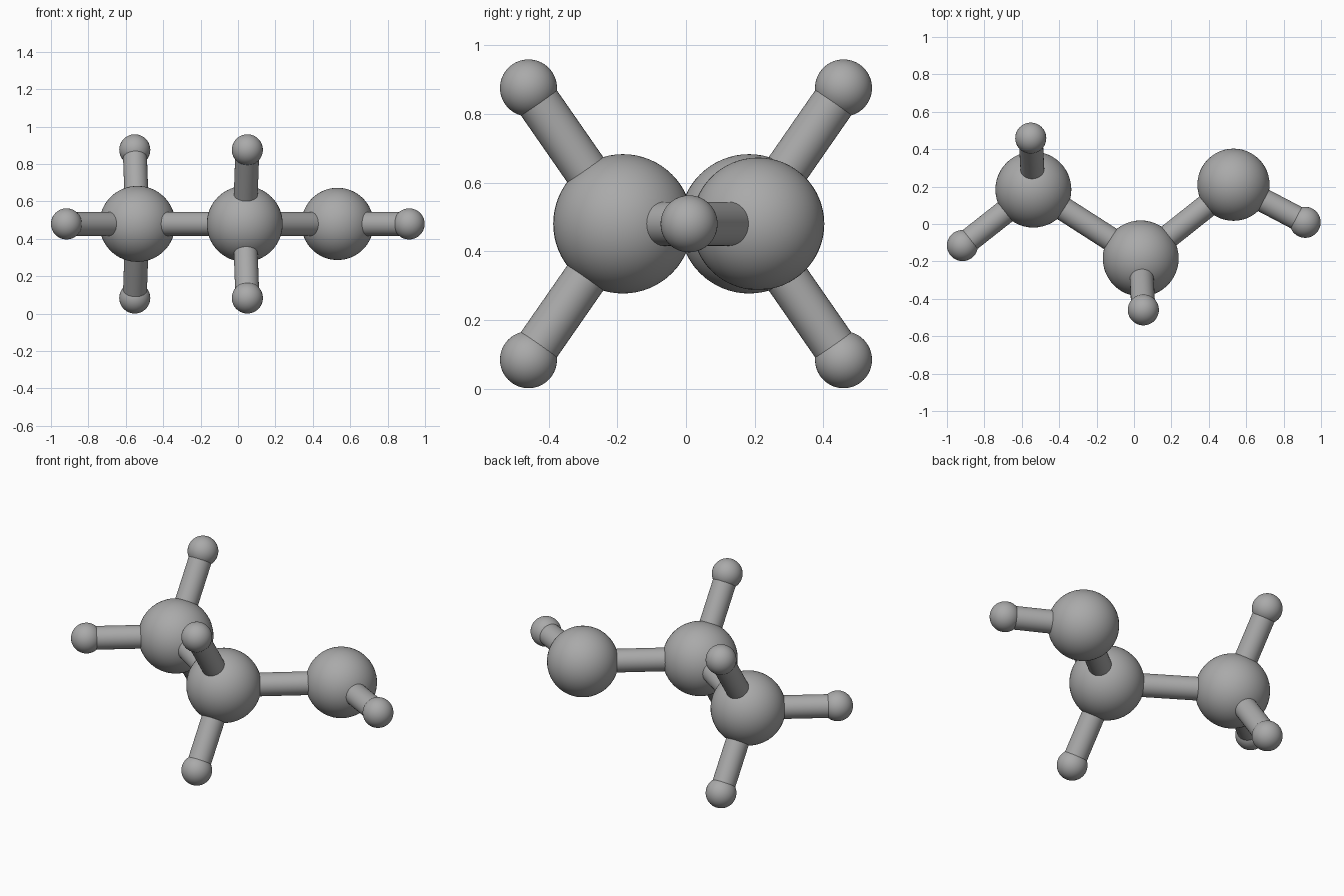
import bpy
from mathutils import Vector

if "Cube" in bpy.data.objects:
    bpy.data.objects.remove(bpy.data.objects["Cube"], do_unlink=True)

# One plain grey for the whole model
grey = bpy.data.materials.new("plain grey")
grey.use_nodes = True
colour = (0.4, 0.4, 0.4, 1)
grey.diffuse_color = colour
grey.node_tree.nodes["Principled BSDF"].inputs["Base Color"].default_value = colour

MID = 0.48       # height of the main chain
RISE = 0.396     # height of the raised and lowered small balls
BIG, MEDIUM, SMALL = 0.203, 0.193, 0.083
ROD = 0.064


def finish(name):
    obj = bpy.context.object
    obj.name = name
    obj.data.materials.append(grey)
    bpy.ops.object.shade_smooth_by_angle()


def ball(name, centre, radius):
    bpy.ops.mesh.primitive_uv_sphere_add(segments=48, ring_count=32,
                                         radius=radius, location=centre)
    finish(name)


def rod(name, start, end):
    axis = end - start
    bpy.ops.mesh.primitive_cylinder_add(
        vertices=32, radius=ROD, depth=axis.length, location=(start + end) / 2,
        rotation=axis.to_track_quat("Z", "Y").to_euler())
    finish(name)


# Ball positions: name -> (centre, radius)
balls = {
    "end_ball": (Vector((-0.538, 0.184, MID)), BIG),
    "middle_ball": (Vector((0.036, -0.184, MID)), BIG),
    "other_end_ball": (Vector((0.532, 0.21, MID)), MEDIUM),
    "right_tip_ball": (Vector((-0.917, -0.115, MID)), SMALL),
    "left_tip_ball": (Vector((0.915, 0.009, MID)), SMALL),
}
rods = [("end_ball", "middle_ball"), ("middle_ball", "other_end_ball"),
        ("end_ball", "right_tip_ball"), ("other_end_ball", "left_tip_ball")]

# Mirrored pairs of small balls above and below the chain
for parent, x, y in (("end_ball", -0.552, 0.459), ("middle_ball", 0.05, -0.459)):
    for side, sign in (("upper", 1), ("lower", -1)):
        name = f"{side}_{parent.replace('_ball', '')}_small_ball"
        balls[name] = (Vector((x, y, MID + sign * RISE)), SMALL)
        rods.append((parent, name))

for name, (centre, radius) in balls.items():
    ball(name, centre, radius)

# Rods joining the balls
for a, b in rods:
    rod(f"rod_{a}_to_{b}", balls[a][0], balls[b][0])
